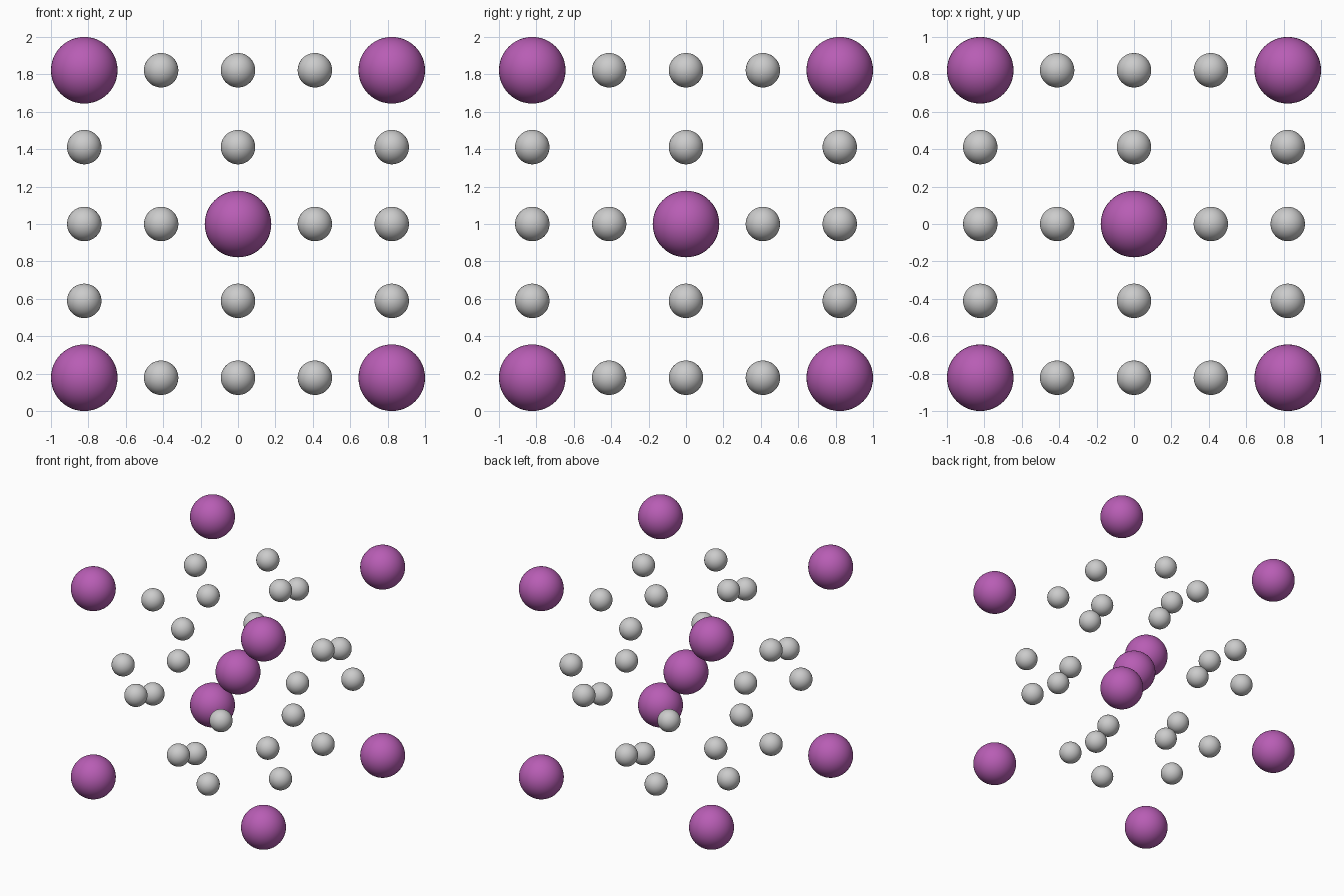
import bpy
from itertools import product
from mathutils import Vector

if "Cube" in bpy.data.objects:
    bpy.data.objects.remove(bpy.data.objects["Cube"])

H = 0.822           # half the edge of the cubic cell
Q = H / 2           # quarter of the edge
CENTRE = Vector((0, 0, 1))

purple = bpy.data.materials.new("purple")
purple.diffuse_color = (0.48, 0.11, 0.46, 1)
purple.use_nodes = True
purple.node_tree.nodes["Principled BSDF"].inputs["Base Color"].default_value = purple.diffuse_color


def ball(name, offset, radius, mat=None):
    bpy.ops.mesh.primitive_uv_sphere_add(segments=48, ring_count=24, radius=radius,
                                         location=CENTRE + Vector(offset))
    ob = bpy.context.object
    ob.name = name
    bpy.ops.object.shade_smooth()
    if mat:
        ob.data.materials.append(mat)


# Large balls: cell centre and eight corners
ball("centre_ball", (0, 0, 0), 0.178, purple)
for signs in product((-1, 1), repeat=3):
    ball("corner_ball", [s * H for s in signs], 0.178, purple)

# Small balls: four on each of the six cell faces
for axis, side, shift, sign in product(range(3), (-1, 1), (1, 2), (-1, 1)):
    p = [0, 0, 0]
    p[axis] = side * H
    p[(axis + shift) % 3] = sign * Q
    ball("face_ball", p, 0.092)
